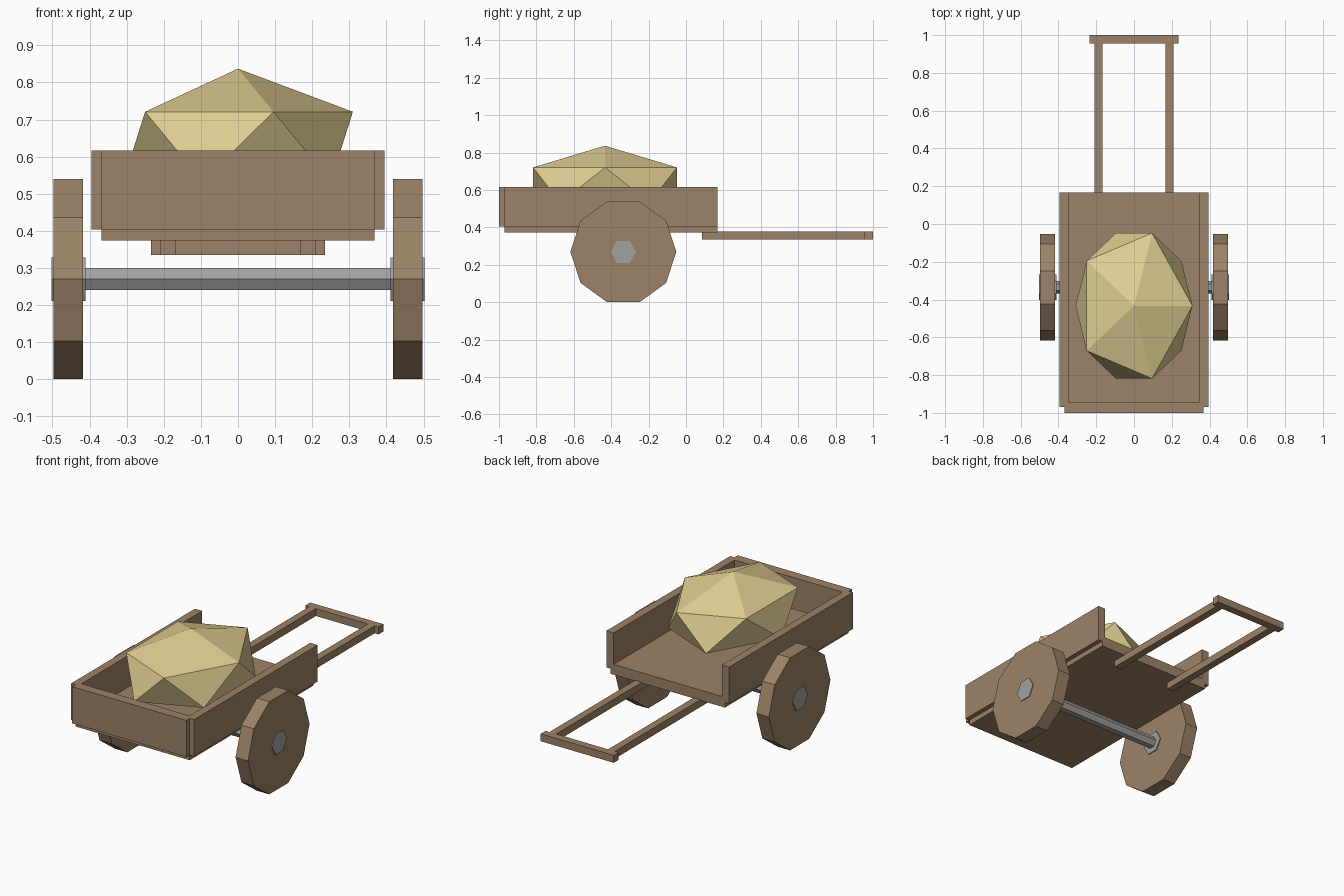
import bpy
from math import pi

if "Cube" in bpy.data.objects:
    bpy.data.objects.remove(bpy.data.objects["Cube"])


def material(name, rgb):
    m = bpy.data.materials.new(name)
    m.diffuse_color = (*rgb, 1)
    m.use_nodes = True
    m.node_tree.nodes["Principled BSDF"].inputs["Base Color"].default_value = m.diffuse_color
    return m


WOOD = material("brown wood", (0.335, 0.225, 0.138))
METAL = material("grey metal", (0.36, 0.36, 0.35))
STRAW = material("pale straw", (0.75, 0.62, 0.29))


def finish(name, mat):
    ob = bpy.context.object
    ob.name = name
    ob.data.materials.append(mat)
    bpy.ops.object.transform_apply(location=True, rotation=True, scale=True)
    return ob


def box(name, x, y, z, mat=WOOD):
    """Box from (min, max) ranges."""
    bpy.ops.mesh.primitive_cube_add(size=1, location=[sum(r) / 2 for r in (x, y, z)])
    bpy.context.object.scale = [r[1] - r[0] for r in (x, y, z)]
    return finish(name, mat)


def rod(name, sides, radius, x, mat):
    """Prism along x on the axle line, with corners pointing along y."""
    bpy.ops.mesh.primitive_cylinder_add(
        vertices=sides, radius=radius, depth=x[1] - x[0],
        location=(sum(x) / 2, -0.335, 0.27), rotation=(0, pi / 2, 0))
    return finish(name, mat)


# Cart bed: floor, front board, open at the back
box("floor", (-0.368, 0.368), (-0.97, 0.168), (0.374, 0.434))
box("front_board", (-0.368, 0.368), (-1.0, -0.942), (0.404, 0.617))

# Axle
rod("axle", 6, 0.034, (-0.42, 0.42), METAL)

# Paired parts on both sides
for side, s in (("left", -1), ("right", 1)):
    def span(a, b):
        return tuple(sorted((s * a, s * b)))
    box(f"{side}_side_board", span(0.348, 0.395), (-0.97, 0.168), (0.404, 0.617))
    box(f"{side}_handle", span(0.167, 0.21), (0.085, 0.96), (0.335, 0.378))
    rod(f"{side}_wheel", 10, 0.283, span(0.417, 0.497), WOOD)
    rod(f"{side}_hub", 6, 0.068, span(0.411, 0.502), METAL)

# Handle crossbar
box("handle_crossbar", (-0.235, 0.235), (0.955, 1.0), (0.335, 0.378))

# Load: squashed low-poly heap
bpy.ops.mesh.primitive_ico_sphere_add(subdivisions=1, radius=1, location=(0, -0.433, 0.627))
bpy.context.object.scale = (0.346, 0.4525, 0.21)
finish("hay_load", STRAW)
